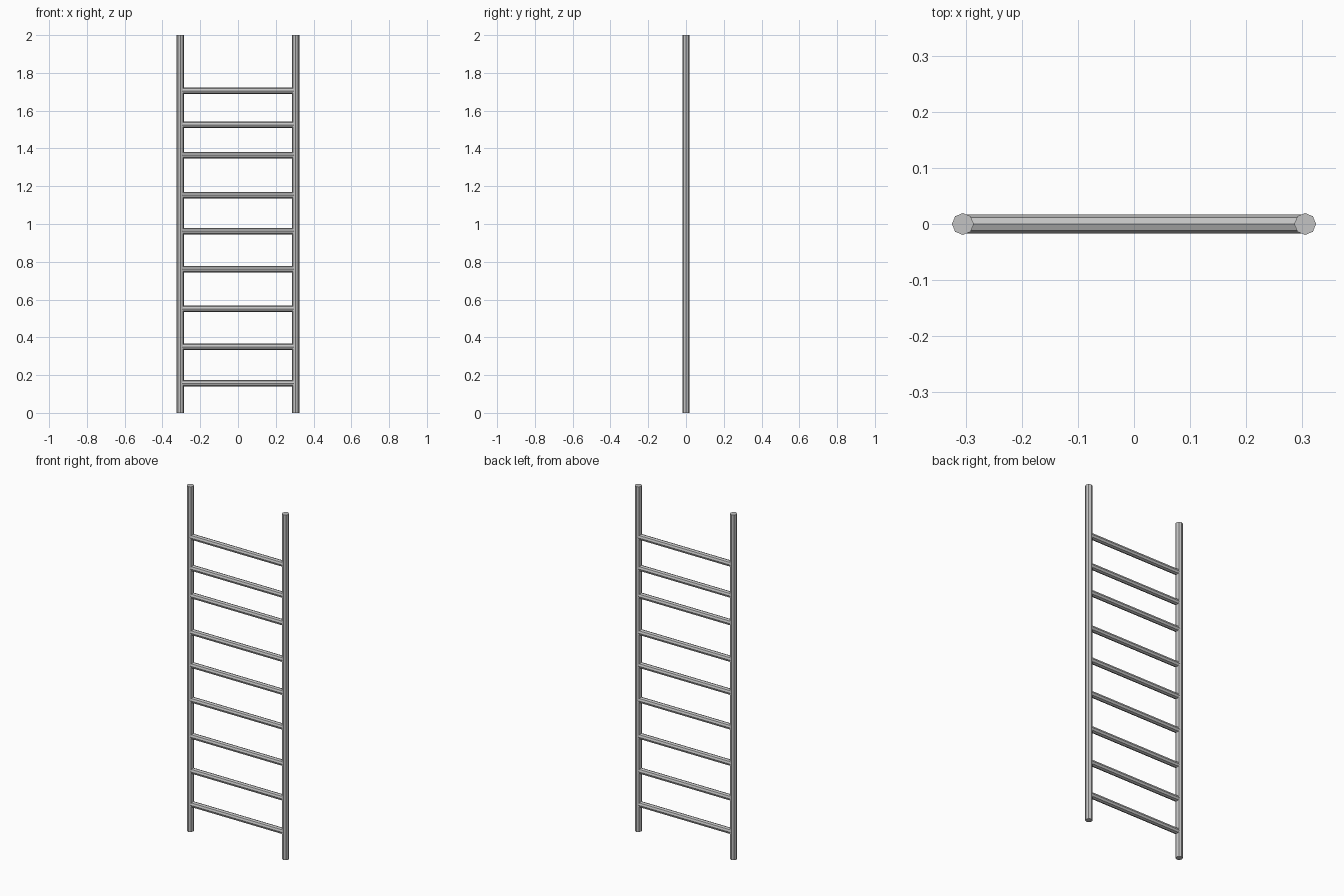
import bpy
from math import pi

cube = bpy.data.objects.get("Cube")
if cube:
    bpy.data.objects.remove(cube, do_unlink=True)

# Single bare metal colour
metal = bpy.data.materials.new("grey_metal")
metal.use_nodes = True
colour = (0.55, 0.55, 0.55, 1)
metal.diffuse_color = colour
metal.node_tree.nodes["Principled BSDF"].inputs["Base Color"].default_value = colour

RAIL_X = 0.305
RAIL_RADIUS = 0.0195
RUNG_RADIUS = 0.017
HEIGHT = 2.0


def tube(name, radius, length, location, rotation=(0, 0, 0)):
    """Flat-shaded eight-sided bar with closed ends."""
    bpy.ops.mesh.primitive_cylinder_add(
        vertices=8, radius=radius, depth=length,
        location=location, rotation=rotation)
    bar = bpy.context.object
    bar.name = name
    bar.data.materials.append(metal)
    return bar


# Upright side rails
for side, x in (("left", RAIL_X), ("right", -RAIL_X)):
    tube(f"{side}_rail", RAIL_RADIUS, HEIGHT, (x, 0, HEIGHT / 2))

# Unevenly spaced rungs, running into the rails
rung_heights = (0.156, 0.35, 0.551, 0.761, 0.962, 1.153, 1.365, 1.525, 1.705)
for i, z in enumerate(rung_heights, 1):
    tube(f"rung_{i}", RUNG_RADIUS, RAIL_X * 2, (0, 0, z), (0, pi / 2, 0))
